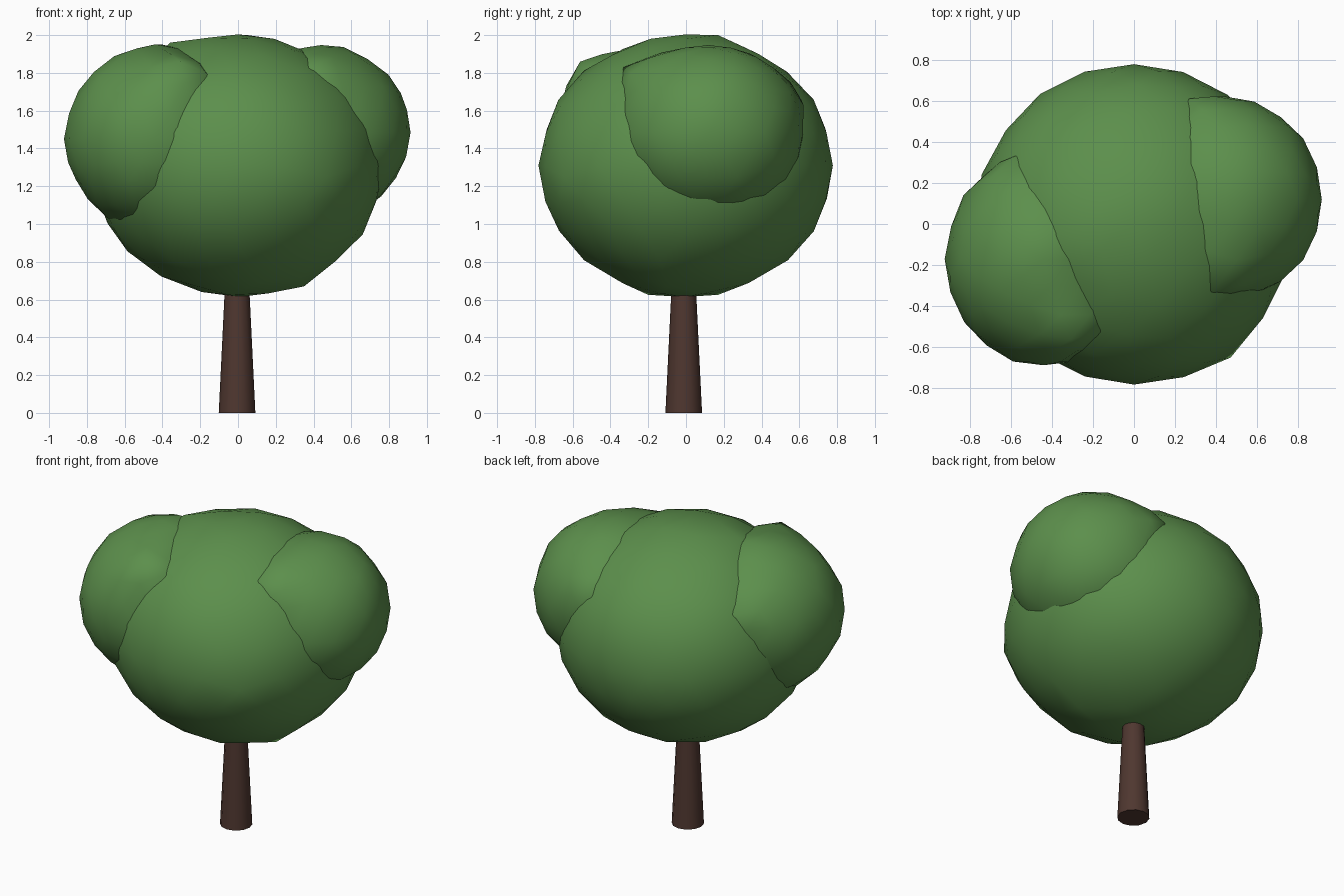
import bpy, math, random
from mathutils import Vector

if "Cube" in bpy.data.objects:
    bpy.data.objects.remove(bpy.data.objects["Cube"])

random.seed(4)


def material(name, rgb):
    m = bpy.data.materials.new(name)
    m.diffuse_color = (*rgb, 1)
    m.use_nodes = True
    m.node_tree.nodes["Principled BSDF"].inputs["Base Color"].default_value = m.diffuse_color
    return m


leaf_green = material("leaf_green", (0.107, 0.275, 0.072))
bark_brown = material("bark_brown", (0.078, 0.038, 0.029))


def leaf_ball(name, centre, radii, wobble, bumps=(), reach=0.16):
    """Uneven smooth ellipsoid; each bump softly pulls the surface to a point."""
    bpy.ops.mesh.primitive_ico_sphere_add(subdivisions=3, radius=1, location=centre)
    ob = bpy.context.object
    ob.name = name
    verts = ob.data.vertices
    for v in verts:
        k = 1 + random.uniform(-wobble, wobble)
        v.co = Vector([c * r * k for c, r in zip(v.co, radii)])
    for bump in bumps:
        target = Vector(bump) - Vector(centre)
        near = min(verts, key=lambda v: (v.co - target).length).co.copy()
        shift = target - near
        for v in verts:
            v.co += shift * math.exp(-((v.co - near).length / reach) ** 2)
    ob.data.materials.append(leaf_green)
    bpy.ops.object.shade_smooth()
    return ob


# Foliage: one large crown with a clump on each side
leaf_ball("crown", (0, 0, 1.31), (0.775, 0.78, 0.69), 0.006,
          [(-0.36, -0.05, 1.96), (0.35, -0.1, 0.67), (0.05, 0.17, 2.0),
           (0.47, -0.65, 1.25), (-0.05, -0.2, 0.625), (-0.05, 0.17, 0.625)])
leaf_ball("left_clump", (-0.44, -0.17, 1.45), (0.475, 0.52, 0.485), 0.015,
          [(-0.32, -0.57, 1.83), (-0.17, -0.53, 1.80), (-0.58, 0.33, 1.66),
           (-0.40, -0.05, 1.95)])
leaf_ball("right_clump", (0.44, 0.12, 1.485), (0.47, 0.50, 0.465), 0.015,
          [(0.27, 0.61, 1.66), (0.38, -0.33, 1.83)])

# Tapered trunk, its top buried in the crown
bpy.ops.mesh.primitive_cone_add(vertices=12, radius1=0.097, radius2=0.058,
                                depth=0.8, location=(-0.005, -0.012, 0.4))
trunk = bpy.context.object
trunk.name = "trunk"
trunk.data.materials.append(bark_brown)
bpy.ops.object.shade_smooth_by_angle(angle=0.7)
